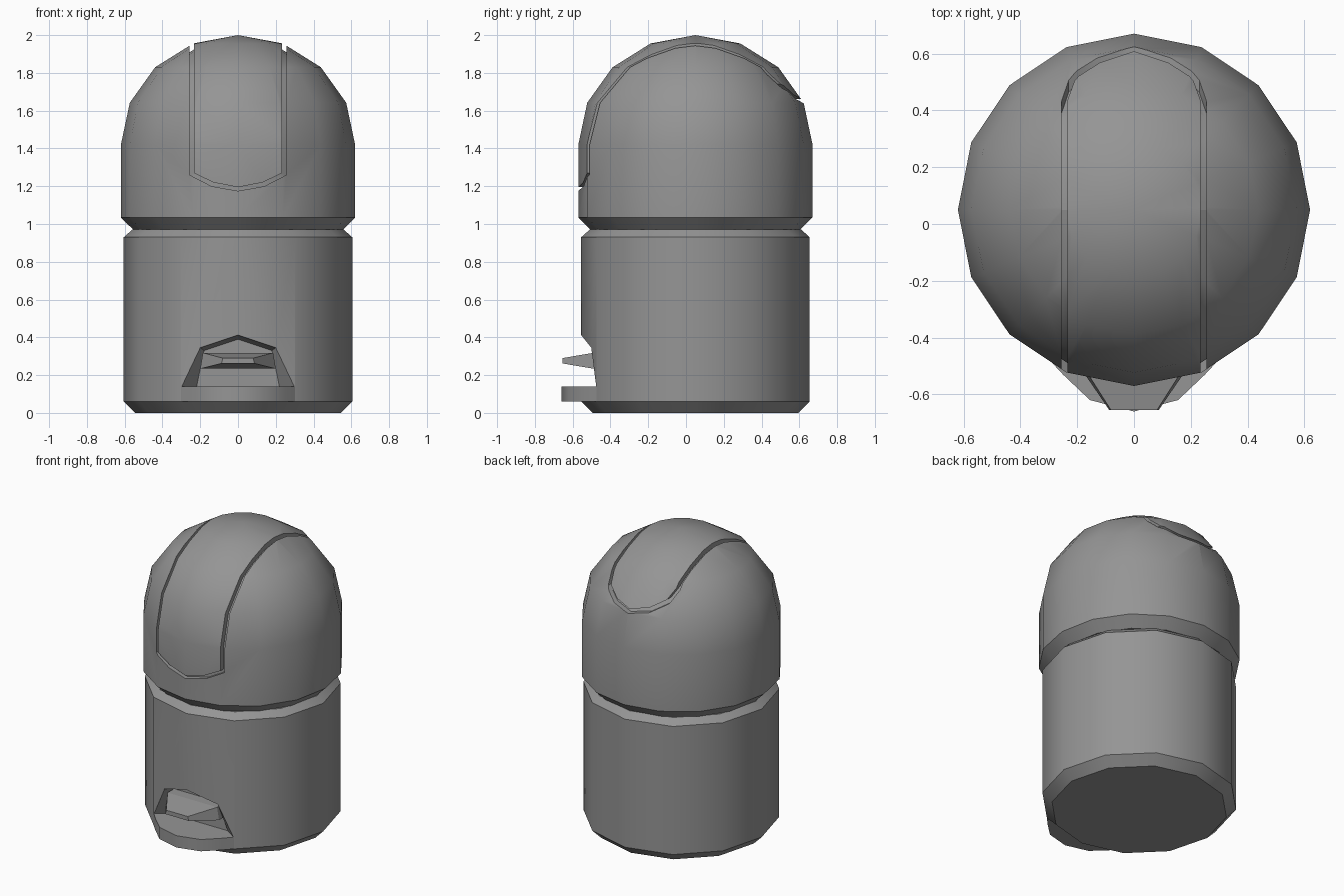
import bpy, bmesh
from math import cos, sin, pi, radians

cube = bpy.data.objects.get("Cube")
if cube:
    bpy.data.objects.remove(cube, do_unlink=True)

CENTRE_Y = 0.05

grey = bpy.data.materials.new("grey")
grey.use_nodes = True
GREY = (0.3, 0.3, 0.3, 1)
grey.diffuse_color = GREY
grey.node_tree.nodes["Principled BSDF"].inputs["Base Color"].default_value = GREY


def loft(name, rings):
    """Solid through a list of closed rings of points."""
    bm = bmesh.new()
    loops = [[bm.verts.new(p) for p in ring] for ring in rings]
    n = len(rings[0])
    for a, b in zip(loops, loops[1:]):
        for i in range(n):
            j = (i + 1) % n
            bm.faces.new((a[i], a[j], b[j], b[i]))
    bm.faces.new(loops[0])
    bm.faces.new(loops[-1])
    bmesh.ops.remove_doubles(bm, verts=bm.verts, dist=0.0005)
    bmesh.ops.recalc_face_normals(bm, faces=bm.faces)
    mesh = bpy.data.meshes.new(name)
    bm.to_mesh(mesh)
    bm.free()
    mesh.materials.append(grey)
    ob = bpy.data.objects.new(name, mesh)
    bpy.context.collection.objects.link(ob)
    return ob


def lathe(name, profile, sides):
    """Turned solid from (radius, height) points."""
    turns = [2 * pi * i / sides for i in range(sides)]
    return loft(name, [[(r * cos(t), CENTRE_Y + r * sin(t), z) for t in turns]
                       for r, z in profile])


def carve(target, cutter):
    """Subtract the cutter from the target and apply."""
    mod = target.modifiers.new("cut", 'BOOLEAN')
    mod.operation = 'DIFFERENCE'
    mod.solver = 'EXACT'
    mod.object = cutter
    bpy.context.view_layer.objects.active = target
    bpy.ops.object.modifier_apply(modifier=mod.name)


def mirrored(half):
    """Full outline from right-hand points that end on the centre line."""
    return half + [(-p[0],) + tuple(p[1:]) for p in half[-2::-1]]


def dome_profile(r, top, low):
    arc = [(r * cos(k * pi / 8), 1.42 + (top - 1.42) * sin(k * pi / 8))
           for k in range(4)]
    return low + arc + [(0, top)]


# Domed cap with chamfered lower edge
dome = lathe("dome", dome_profile(0.62, 2.0, [(0.555, 0.97), (0.62, 1.035)]), 16)

# Groove outlining the centre band, limited in depth by an inner core
core = lathe("core_helper", dome_profile(0.59, 1.97, [(0.59, 0.9)]), 16)
grooves = [
    (-1.0, 0.06,
     [(0.256, 2.2), (0.256, 1.26), (0.14, 1.2), (0, 1.175)],
     [(0.234, 2.2), (0.234, 1.27), (0.13, 1.22), (0, 1.195)]),
    (0.04, 1.0,
     [(0.256, 2.2), (0.256, 1.79), (0.23, 1.72), (0.13, 1.66), (0, 1.637)],
     [(0.234, 2.2), (0.234, 1.8), (0.21, 1.74), (0.12, 1.685), (0, 1.662)]),
]
helpers = [core]
for y0, y1, outer, inner in grooves:
    outline = mirrored(outer) + mirrored(inner)[::-1]
    cutter = loft("groove_helper", [[(x, y, z) for x, z in outline] for y in (y0, y1)])
    carve(cutter, core)
    carve(dome, cutter)
    helpers.append(cutter)

# Cylindrical body with chamfered ends
body = lathe("body", [(0.545, 0), (0.605, 0.06), (0.605, 0.93), (0.56, 0.97)], 12)

# Tapered arched recess at the front
rim = mirrored([(0.3, -0.474, 0.135), (0.2, -0.501, 0.345), (0, -0.555, 0.412)])
back = mirrored([(0.22, -0.42, 0.135), (0.18, -0.42, 0.33), (0, -0.42, 0.39)])
front = [(x, -0.8, z) for x, y, z in rim]
recess = loft("recess_helper", [back, rim, front])
carve(body, recess)
helpers.append(recess)

# Rounded tray under the recess
plan = mirrored([(0.3, -0.4), (0.302, -0.474), (0.25, -0.53), (0.155, -0.62), (0, -0.66)])
tray = loft("tray", [[(x, y, z) for x, y in plan] for z in (0.06, 0.14)])

# Tapered spout
spout = loft("spout", [
    [(-w, y, lo), (w, y, lo), (w * 0.93, y, hi), (-w * 0.93, y, hi)]
    for y, w, lo, hi in [(-0.41, 0.2, 0.234, 0.318), (-0.49, 0.2, 0.234, 0.318),
                         (-0.655, 0.087, 0.262, 0.29)]])

for ob in helpers:
    bpy.data.objects.remove(ob, do_unlink=True)

# Smooth rounded surfaces, crisp chamfers
bpy.ops.object.select_all(action='DESELECT')
for ob in (dome, body, tray, spout):
    ob.select_set(True)
bpy.context.view_layer.objects.active = dome
bpy.ops.object.shade_smooth_by_angle(angle=radians(35))
spout.data.shade_flat()
